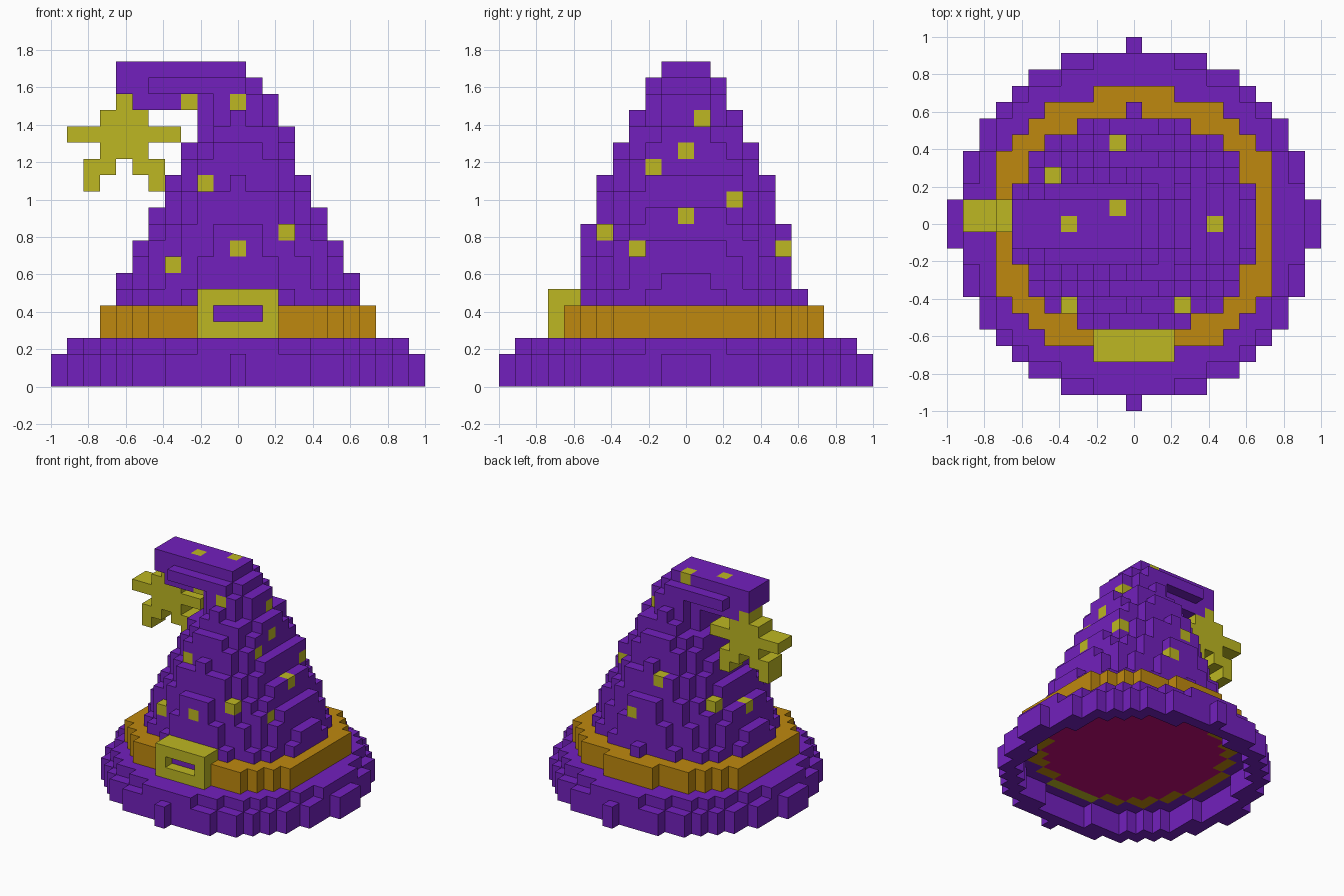
import bpy, bmesh
from mathutils import Vector

cube = bpy.data.objects.get("Cube")
if cube:
    bpy.data.objects.remove(cube, do_unlink=True)

V = 2 / 23          # edge length of one block
grid = {}           # block coordinate -> part name; later parts overwrite earlier ones


def box(part, xs, ys, zs, rule=lambda x, y: True):
    """Fill an inclusive block range with a part, limited by a plan rule."""
    for x in range(xs[0], xs[1] + 1):
        for y in range(ys[0], ys[1] + 1):
            for z in range(zs[0], zs[1] + 1):
                if rule(x, y):
                    grid[x, y, z] = part


def ellipse(cx, rx, ry):
    return lambda x, y: ((x - cx) / rx) ** 2 + (y / ry) ** 2 <= 1


ALL = (-11, 11)

# Brim: drooping outer rim and a flatter top layer
box("brim", ALL, ALL, (0, 1),
    lambda x, y: 90 <= x * x + y * y <= 122 and not (abs(y) == 11 and x))
box("brim", ALL, ALL, (2, 2), lambda x, y: x * x + y * y <= 104)

# Band: stepped round outline, one extra row at the back
BAND_HALF = [8, 8, 8, 8, 8, 7, 6, 5, 2]


def band_rule(x, y):
    return -7 <= y <= 8 and abs(x) <= BAND_HALF[abs(y)]


box("band", ALL, ALL, (3, 4), band_rule)
box("band", ALL, ALL, (2, 2), lambda x, y: band_rule(x, y) and x * x + y * y <= 72)

# Lining: flat ceiling seen from underneath
box("lining", ALL, ALL, (2, 2), lambda x, y: x * x + y * y <= 55)

# Cone: one ellipse per layer (centre x, radius x, radius y), from layer 5 up
LAYERS = [(0, 7.5, 6.9), (0, 7.2, 6.6), (0, 6.9, 6.5), (0, 6.5, 6.3), (0, 5.9, 6.1),
          (0, 5.5, 5.8), (0, 4.9, 5.5), (0, 4.5, 5.1), (0, 3.9, 4.7), (0, 3.5, 4.2),
          (0.5, 2.9, 3.6), (0, 2.5, 3.2), (0, 2.4, 2.6)]
for i, layer in enumerate(LAYERS):
    box("cone", ALL, ALL, (5 + i, 5 + i), ellipse(*layer))
box("cone", (0, 0), (7, 7), (5, 5))
box("cone", (4, 4), (3, 3), (12, 12))

# Folded tip reaching to one side
box("cone", (-6, 0), (-1, 1), (17, 17))
box("cone", (-5, 0), (-2, 2), (18, 18))
box("cone", (-7, 1), (-1, 1), (18, 18))
box("cone", (-7, 0), (-1, 1), (19, 19))

# Buckle: frame with an opening that shows the cloth behind
box("buckle", (-2, 2), (-8, -8), (2, 5))
box("buckle", (-2, 2), (-7, -7), (5, 5))
box("cone", (-1, 1), (-7, -7), (4, 4))
for bx in (-1, 0, 1):
    del grid[bx, -8, 4]

# Hanging star, two blocks thick: (layer, x from, x to)
for z, x0, x1 in [(17, -7, -7), (16, -8, -6), (15, -10, -4), (14, -8, -6),
                  (13, -9, -8), (13, -6, -5), (12, -9, -9), (12, -5, -5)]:
    box("star", (x0, x1), (0, 1), (z, z))

# Spots scattered over the cone
for x, y, z in [(5, 3, 7), (5, 0, 10), (5, -3, 8), (3, -5, 9), (3, -2, 13), (0, -2, 17),
                (-2, -4, 12), (-4, -5, 7), (-1, 1, 19), (-4, 0, 19), (2, 1, 16),
                (1, 6, 8), (4, 3, 11), (1, 3, 14), (3, 0, 14), (0, -6, 8),
                (-1, 5, 11), (-5, 3, 9), (-6, 0, 8), (-3, -1, 17)]:
    grid[x, y, z] = "spots"


def material(name, rgb):
    m = bpy.data.materials.new(name)
    m.use_nodes = True
    m.diffuse_color = (*rgb, 1)
    bsdf = m.node_tree.nodes["Principled BSDF"]
    bsdf.inputs["Base Color"].default_value = (*rgb, 1)
    bsdf.inputs["Roughness"].default_value = 0.9
    return m


purple = material("purple cloth", (0.17, 0.0145, 0.51))
orange = material("orange band", (0.52, 0.25, 0.0045))
yellow = material("yellow trim", (0.51, 0.475, 0.016))
magenta = material("magenta lining", (0.53, 0.0033, 0.19))


def build(part, mat):
    """Make a mesh from the exposed sides of a part's blocks."""
    bm = bmesh.new()
    corners = {}

    def vert(p):
        if p not in corners:
            corners[p] = bm.verts.new(((p[0] - 0.5) * V, (p[1] - 0.5) * V, p[2] * V))
        return corners[p]

    for cell, owner in grid.items():
        if owner != part:
            continue
        for axis in range(3):
            u, v = (axis + 1) % 3, (axis + 2) % 3
            for side in (0, 1):
                near = list(cell)
                near[axis] += 2 * side - 1
                if tuple(near) in grid:
                    continue
                quad = []
                for du, dv in ((0, 0), (1, 0), (1, 1), (0, 1)):
                    p = list(cell)
                    p[axis] += side
                    p[u] += du
                    p[v] += dv
                    quad.append(vert(tuple(p)))
                bm.faces.new(quad if side else quad[::-1])
    mesh = bpy.data.meshes.new(part)
    bm.to_mesh(mesh)
    bm.free()
    mesh.materials.append(mat)
    bpy.context.collection.objects.link(bpy.data.objects.new(part, mesh))


for part, mat in [("brim", purple), ("cone", purple), ("band", orange), ("buckle", yellow),
                  ("star", yellow), ("spots", yellow), ("lining", magenta)]:
    build(part, mat)
